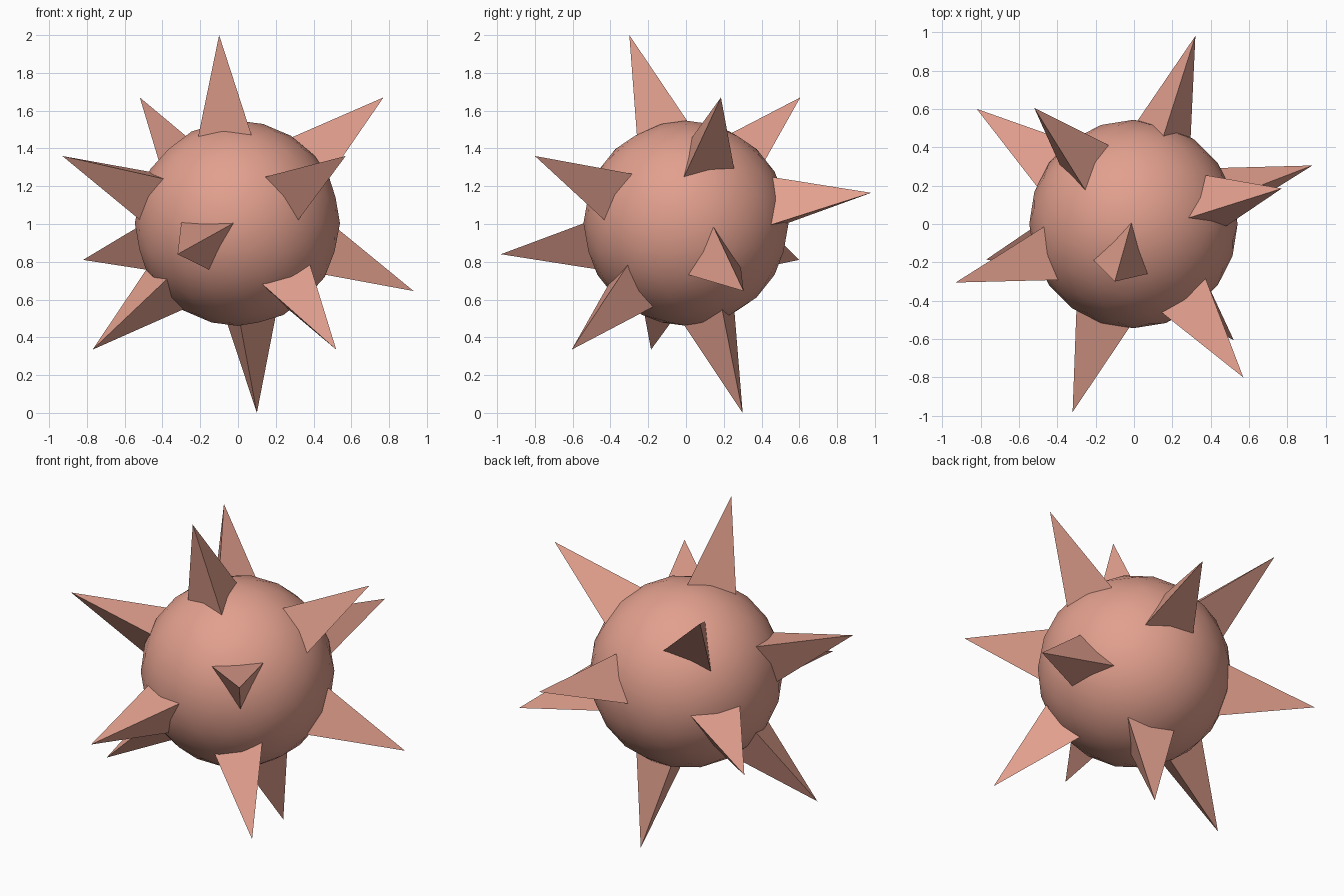
import bpy, bmesh
from mathutils import Vector

if "Cube" in bpy.data.objects:
    bpy.data.objects.remove(bpy.data.objects["Cube"])

CENTRE = Vector((-0.003, 0, 1.004))
mat = bpy.data.materials.new("coral")
mat.diffuse_color = (0.76, 0.35, 0.27, 1)
mat.use_nodes = True
mat.node_tree.nodes["Principled BSDF"].inputs["Base Color"].default_value = mat.diffuse_color

# Round smooth body
bpy.ops.mesh.primitive_ico_sphere_add(subdivisions=3, radius=0.543, location=CENTRE)
body = bpy.context.object
body.name = "body"
body.data.materials.append(mat)
bpy.ops.object.shade_smooth()


def spike(name, tip, corner):
    """Three-sided spike from inside the body; corner sets its roll."""
    tip, corner = Vector(tip), Vector(corner)
    reach = (tip - CENTRE).length
    axis = (tip - CENTRE).normalized()
    side = corner - CENTRE
    side = (side - axis * side.dot(axis)).normalized()
    across = axis.cross(side)
    base_d = 0.44
    r = 0.167 * (reach - base_d) / (reach - 0.515)
    bm = bmesh.new()
    base = []
    for c, s in ((1, 0), (-0.5, 0.866), (-0.5, -0.866)):
        base.append(bm.verts.new(CENTRE + axis * base_d + (side * c + across * s) * r))
    top = bm.verts.new(tip)
    bm.faces.new(base[::-1])
    for i in range(3):
        bm.faces.new((base[i], base[(i + 1) % 3], top))
    me = bpy.data.meshes.new(name)
    bm.to_mesh(me)
    bm.free()
    me.materials.append(mat)
    bpy.context.collection.objects.link(bpy.data.objects.new(name, me))


# Opposite pairs of spikes: tip and one base corner each
pairs = [
    ((-0.10, -0.30, 2.00), (-0.02, -0.02, 1.54)),
    ((-0.52, 0.605, 1.67), (-0.25, 0.15, 1.465)),
    ((0.77, 0.185, 1.67), (0.37, 0.26, 1.29)),
    ((-0.93, -0.305, 1.36), (-0.47, -0.01, 1.28)),
    ((-0.32, -0.98, 0.84), (-0.16, -0.48, 0.78)),
]
flip = Vector((0, 0, 2.005))
for n, (tip, corner) in enumerate(pairs):
    spike(f"spike_{n}_a", tip, corner)
    low = flip - Vector(tip)
    low.z = max(low.z, 0) if low.z > 0.1 else 0
    spike(f"spike_{n}_b", low, flip - Vector(corner))

# Two unpaired spikes
spike("spike_front_right", (0.57, -0.80, 1.36), (0.14, -0.46, 1.25))
spike("spike_back_left", (-0.82, 0.60, 0.81), (-0.33, 0.42, 0.98))
